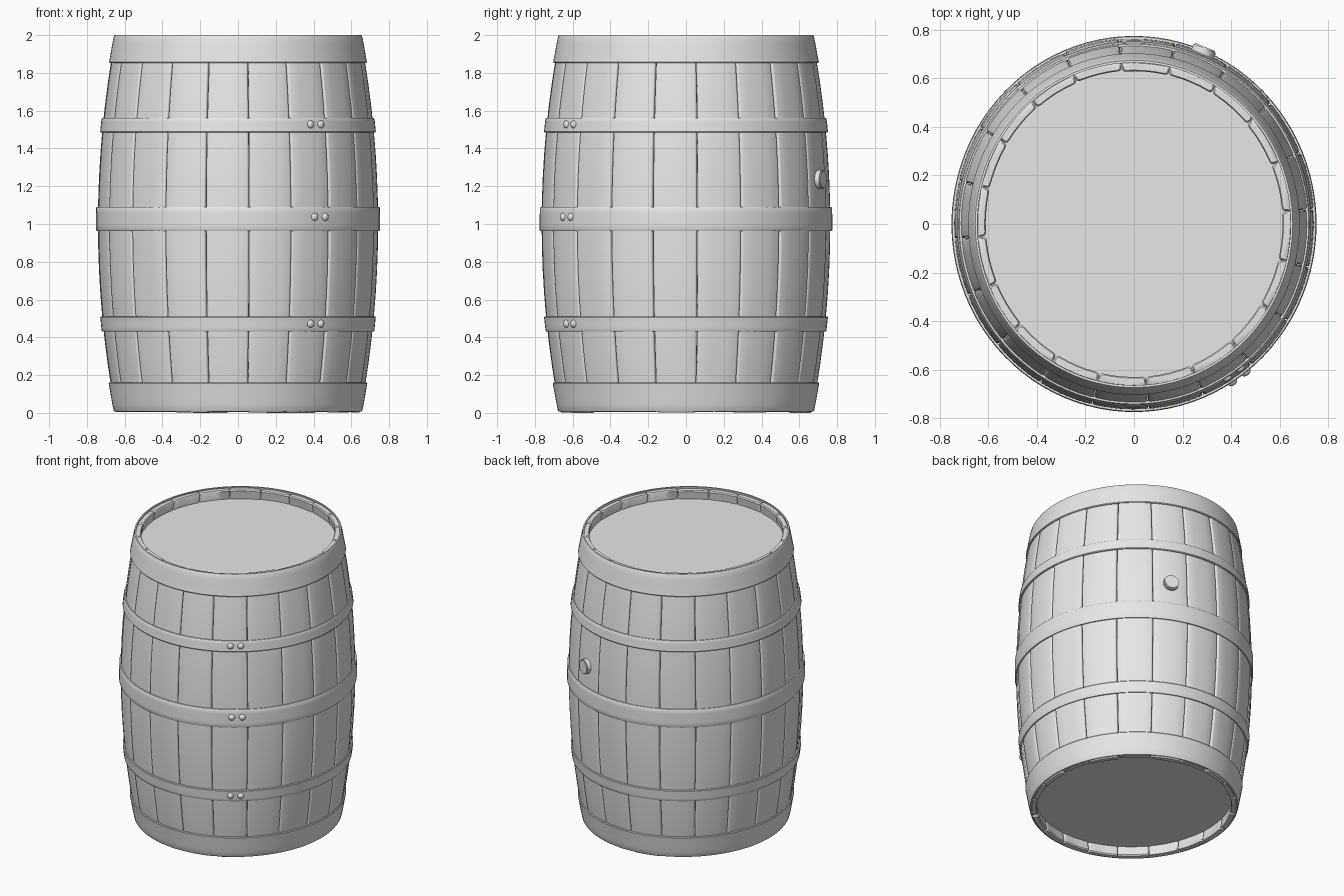
import bpy, bmesh, math, random
from mathutils import Vector, Matrix

random.seed(4)
cube = bpy.data.objects.get("Cube")
if cube:
    bpy.data.objects.remove(cube, do_unlink=True)

grey = bpy.data.materials.new("barrel_grey")
grey.use_nodes = True
grey.diffuse_color = (0.8, 0.8, 0.8, 1)
grey.node_tree.nodes["Principled BSDF"].inputs["Base Color"].default_value = (0.8, 0.8, 0.8, 1)

STAVES = 20
DEPTH = 1.03          # the barrel is slightly deeper than wide
FIRST_SEAM = math.radians(4.6)
THICK = 0.04


def radius(z):
    return 0.743 - 0.094 * (z - 1) ** 2


def polar(r, a, z):
    return Vector((r * math.cos(a), DEPTH * r * math.sin(a), z))


def finish(bm, name, angle=35):
    bmesh.ops.recalc_face_normals(bm, faces=bm.faces)
    mesh = bpy.data.meshes.new(name)
    bm.to_mesh(mesh)
    bm.free()
    mesh.materials.append(grey)
    obj = bpy.data.objects.new(name, mesh)
    bpy.context.collection.objects.link(obj)
    bpy.ops.object.select_all(action="DESELECT")
    obj.select_set(True)
    bpy.context.view_layer.objects.active = obj
    bpy.ops.object.shade_smooth_by_angle(angle=math.radians(angle))
    return obj


def bridge(bm, rings, closed=False):
    pairs = list(zip(rings, rings[1:]))
    if closed:
        pairs.append((rings[-1], rings[0]))
    for a, b in pairs:
        for i in range(len(a)):
            j = (i + 1) % len(a)
            bm.faces.new((a[i], a[j], b[j], b[i]))


def section(half, thick, corner):
    """Rounded rectangle: sideways offset and depth, around one stave."""
    pts = []
    for sx, sy, start in ((1, 1, 0), (-1, 1, 90), (-1, -1, 180), (1, -1, 270)):
        for step in range(4):
            t = math.radians(start + step * 30)
            pts.append((sx * (half - corner) + corner * math.cos(t),
                        sy * (thick / 2 - corner) + corner * math.sin(t)))
        if sx * sy < 0:
            continue
        # extra points along the broad faces keep the curve of the barrel
        for f in (0.5, 0, -0.5):
            pts.append((sx * f * (half - corner), sy * thick / 2))
    return pts


# Staves, each a bent plank with rounded edges
bm = bmesh.new()
for k in range(STAVES):
    mid = -math.pi / 2 + FIRST_SEAM + (k + 0.5) * 2 * math.pi / STAVES
    top, low = 1.99 + random.uniform(-0.003, 0.003), random.uniform(0, 0.008)
    shift = random.uniform(-0.002, 0.002)
    heights = [low, low + 0.008] + [i / 8 for i in range(1, 16)] + [top - 0.008, top]
    rings = []
    for n, z in enumerate(heights):
        inset = 0.006 if n in (0, len(heights) - 1) else 0
        r = radius(z) + shift
        half = r * math.pi / STAVES - 0.001 - inset
        rings.append([bm.verts.new(polar(r - THICK / 2 + d, mid + s / r, z))
                      for s, d in section(half, THICK - 2 * inset, 0.012)])
    bridge(bm, rings)
    bm.faces.new(rings[0])
    bm.faces.new(rings[-1])
finish(bm, "staves", 40)


def hoop(name, z0, z1, gap, steps=4):
    """Metal band following the bulge, with softened edges."""
    bm = bmesh.new()
    zs = [z0 + (z1 - z0) * i / steps for i in range(steps + 1)]
    profile = [(radius(z) + gap, z) for z in zs]
    profile[0] = (profile[0][0] - 0.003, z0)
    profile.insert(1, (radius(z0) + gap, z0 + 0.005))
    profile[-1] = (profile[-1][0] - 0.003, z1)
    profile.insert(-1, (radius(z1) + gap, z1 - 0.005))
    profile += [(radius(z) - 0.004, z) for z in (z1, z0)]
    rings = [[bm.verts.new(polar(r, i * math.tau / 96, z)) for i in range(96)]
             for r, z in profile]
    bridge(bm, rings, closed=True)
    finish(bm, name)


hoop("bottom_hoop", 0.008, 0.16, 0.008)
hoop("lower_hoop", 0.43, 0.51, 0.009)
hoop("middle_hoop", 0.963, 1.09, 0.009)
hoop("upper_hoop", 1.485, 1.56, 0.009)
hoop("top_hoop", 1.853, 2.0, 0.008)


# Round heads closing both ends, set in from the rim
for name, z in (("top_head", 1.91), ("bottom_head", 0.09)):
    bm = bmesh.new()
    bmesh.ops.create_cone(bm, cap_ends=True, segments=64, radius1=0.64, radius2=0.64, depth=0.03,
                          matrix=Matrix.Translation((0, 0, z)) @ Matrix.Diagonal((1, DEPTH, 1, 1)))
    finish(bm, name)


def outward(a):
    return Vector((DEPTH * math.cos(a), math.sin(a), 0)).to_track_quat("Z", "Y").to_matrix().to_4x4()


# Pairs of domed rivets on the three inner hoops
bm = bmesh.new()
for z, deg in ((0.472, -55.4), (1.037, -54.7), (1.527, -55.4)):
    for side in (-2.6, 2.6):
        a = math.radians(deg + side)
        place = Matrix.Translation(polar(radius(z) + 0.008, a, z)) @ outward(a)
        bmesh.ops.create_uvsphere(bm, u_segments=16, v_segments=10, radius=0.021,
                                  matrix=place @ Matrix.Diagonal((1, 1, 0.7, 1)))
finish(bm, "rivets", 60)

# Bung plug at the back
bm = bmesh.new()
a = math.radians(67.5)
bmesh.ops.create_cone(bm, cap_ends=True, segments=32, radius1=0.05, radius2=0.05, depth=0.07,
                      matrix=Matrix.Translation(polar(0.732, a, 1.235)) @ outward(a))
rim = [e for e in bm.edges if len(e.link_faces) == 2 and e.calc_face_angle() > 1]
bmesh.ops.bevel(bm, geom=rim, offset=0.006, segments=2, affect="EDGES")
finish(bm, "bung")
